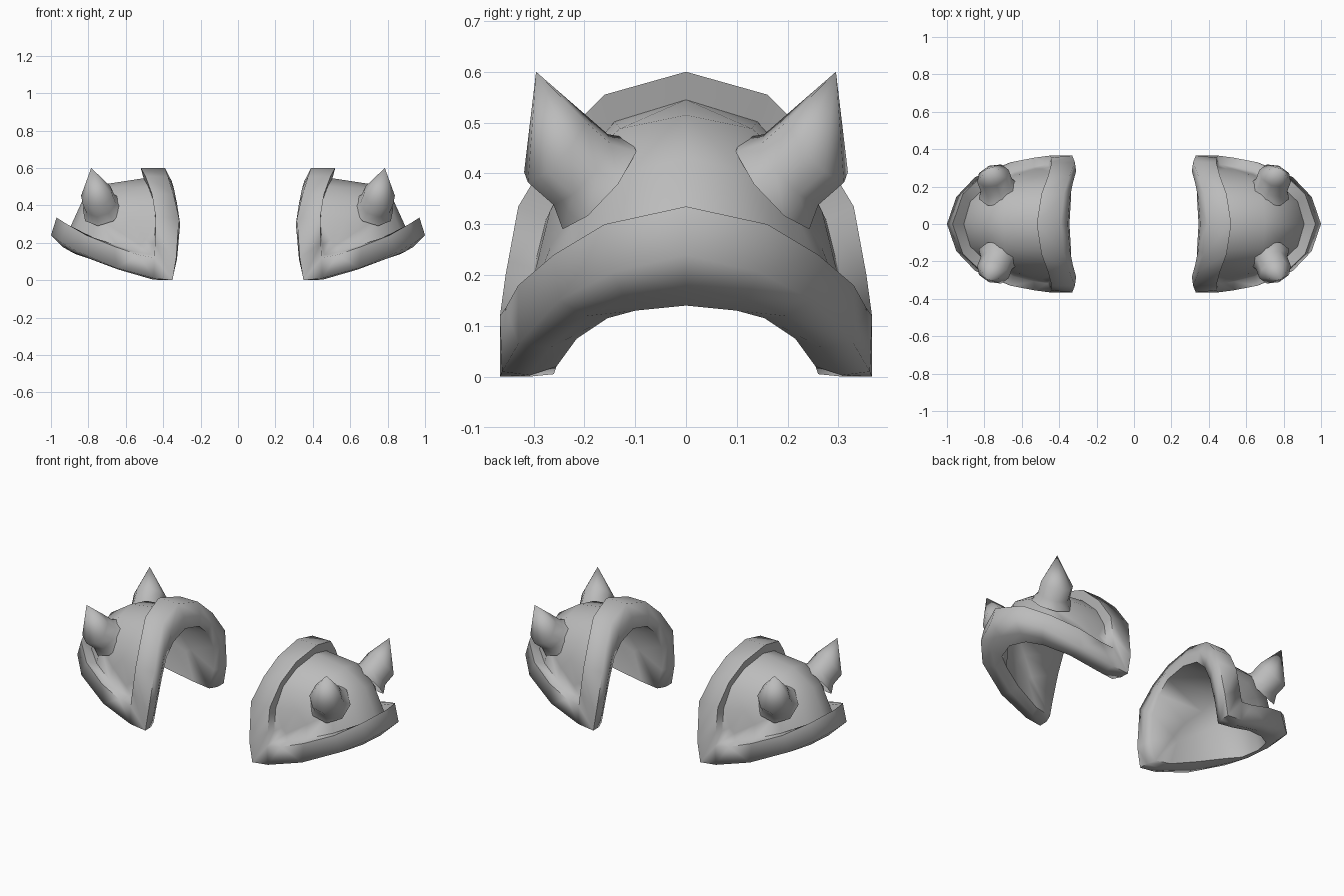
import bpy, bmesh, math
from mathutils import Vector

if "Cube" in bpy.data.objects:
    bpy.data.objects.remove(bpy.data.objects["Cube"])

metal = bpy.data.materials.new("grey metal")
metal.diffuse_color = (0.5, 0.5, 0.5, 1)
metal.use_nodes = True
metal.node_tree.nodes["Principled BSDF"].inputs["Base Color"].default_value = metal.diffuse_color


def finish(name, bm, inner, angle):
    """Make the object, smooth it and mirror the quarter to all four corners."""
    bmesh.ops.remove_doubles(bm, verts=bm.verts[:], dist=0.0005)
    bmesh.ops.recalc_face_normals(bm, faces=bm.faces[:])
    bm.normal_update()
    # faces must look away from the inner point
    if sum(f.normal.dot(f.calc_center_median() - inner) * f.calc_area() for f in bm.faces) < 0:
        bmesh.ops.reverse_faces(bm, faces=bm.faces[:])
    me = bpy.data.meshes.new(name)
    bm.to_mesh(me)
    bm.free()
    me.materials.append(metal)
    ob = bpy.data.objects.new(name, me)
    bpy.context.collection.objects.link(ob)
    bpy.context.view_layer.objects.active = ob
    ob.select_set(True)
    bpy.ops.object.shade_smooth_by_angle(angle=math.radians(angle))
    ob.select_set(False)
    m = ob.modifiers.new("mirror", 'MIRROR')
    m.use_axis = (True, True, False)
    m.merge_threshold = 0.0005


def loft(bm, rows, closed=False):
    """Skin rows of points, each row the same length."""
    vs = [[bm.verts.new(p) for p in r] for r in rows]
    n = len(rows[0])
    for a, b in zip(vs, vs[1:]):
        for i in range(n if closed else n - 1):
            j = (i + 1) % n
            bm.faces.new((a[i], a[j], b[j], b[i]))
    return vs


# Rim: sections run from the top of the neck arch, down to the corner, out to the nose.
# Each section: outer free edge, outer shell edge, shell seam, inner free edge.
sections = [
    ((.39, 0, .60), (.52, 0, .60), (.505, 0, .545), (.345, 0, .465)),
    ((.375, .16, .555), (.495, .16, .555), (.48, .14, .502), (.338, .12, .435)),
    ((.345, .255, .46), (.46, .255, .46), (.45, .22, .42), (.335, .19, .37)),
    ((.316, .33, .335), (.44, .33, .335), (.44, .275, .31), (.33, .24, .27)),
    ((.33, .366, .12), (.443, .355, .20), (.45, .305, .19), (.345, .265, .12)),
    ((.35, .366, .0), (.447, .366, .12), (.46, .318, .135), (.37, .26, .005)),
    ((.45, .362, .01), (.53, .355, .135), (.535, .307, .15), (.47, .255, .02)),
    ((.65, .33, .065), (.66, .33, .18), (.645, .28, .185), (.63, .215, .075)),
    ((.85, .25, .15), (.81, .26, .24), (.775, .215, .228), (.76, .155, .115)),
    ((.95, .145, .205), (.915, .16, .30), (.875, .12, .25), (.84, .10, .13)),
    ((1.0, 0, .24), (.97, 0, .335), (.91, 0, .255), (.87, 0, .14)),
]
bm = bmesh.new()
rows = []
for s in sections:
    a, b, seam, d = (Vector(p) for p in s)
    mid = (a + d) / 2
    bulge = mid + (mid - (a + b + seam + d) / 4).normalized() * 0.014
    bulge.z = max(bulge.z, 0)
    if s[0][1] == 0:
        bulge.y = 0
    rows.append((seam, b, a, bulge, d))
loft(bm, rows)

# Shell and lining: lengthwise curves from the neck rim over to the nose rim
ribs = [
    ((.70, 0, .515), (.83, 0, .43)),
    ((.69, .13, .488), (.81, .11, .405)),
    ((.66, .22, .41), (.755, .205, .34)),
    ((.57, .268, .325), (.635, .265, .26)),
    ((.495, .295, .215), (.525, .295, .19)),
]
heart = Vector((.5, 0, .1))
for column, depth in ((0, 0.0), (4, 0.035)):
    grid = []
    for i, rib in enumerate(ribs):
        mids = []
        for p in rib:
            q = Vector(p)
            step = (heart - q).normalized() * depth
            mids.append(q + step)
        grid.append([rows[i][column], *mids, rows[10 - i][column]])
    grid.append([rows[5][column]] * 4)
    loft(bm, grid)
bmesh.ops.remove_doubles(bm, verts=bm.verts[:], dist=0.0005)
finish("shoulder_plate", bm, heart, 80)

# Spikes: a short collar leaning out of the shell, then a point turned upwards
axis = Vector((.28, .72, .63)).normalized()
centre = Vector((.755, .258, .452))
side = axis.cross(Vector((0, 0, 1))).normalized()
up = side.cross(axis)
rings = []
for offset, radius in ((-.115, .115), (-.07, .09), (0, .09)):
    rings.append([centre + axis * offset
                  + (side * math.cos(a) + up * math.sin(a)) * radius
                  for a in (math.tau * i / 8 for i in range(8))])
bm = bmesh.new()
top = loft(bm, rings, True)[-1]
tip = bm.verts.new((.785, .295, .60))
for i in range(8):
    bm.faces.new((top[i], top[(i + 1) % 8], tip))
finish("spike", bm, centre, 75)
